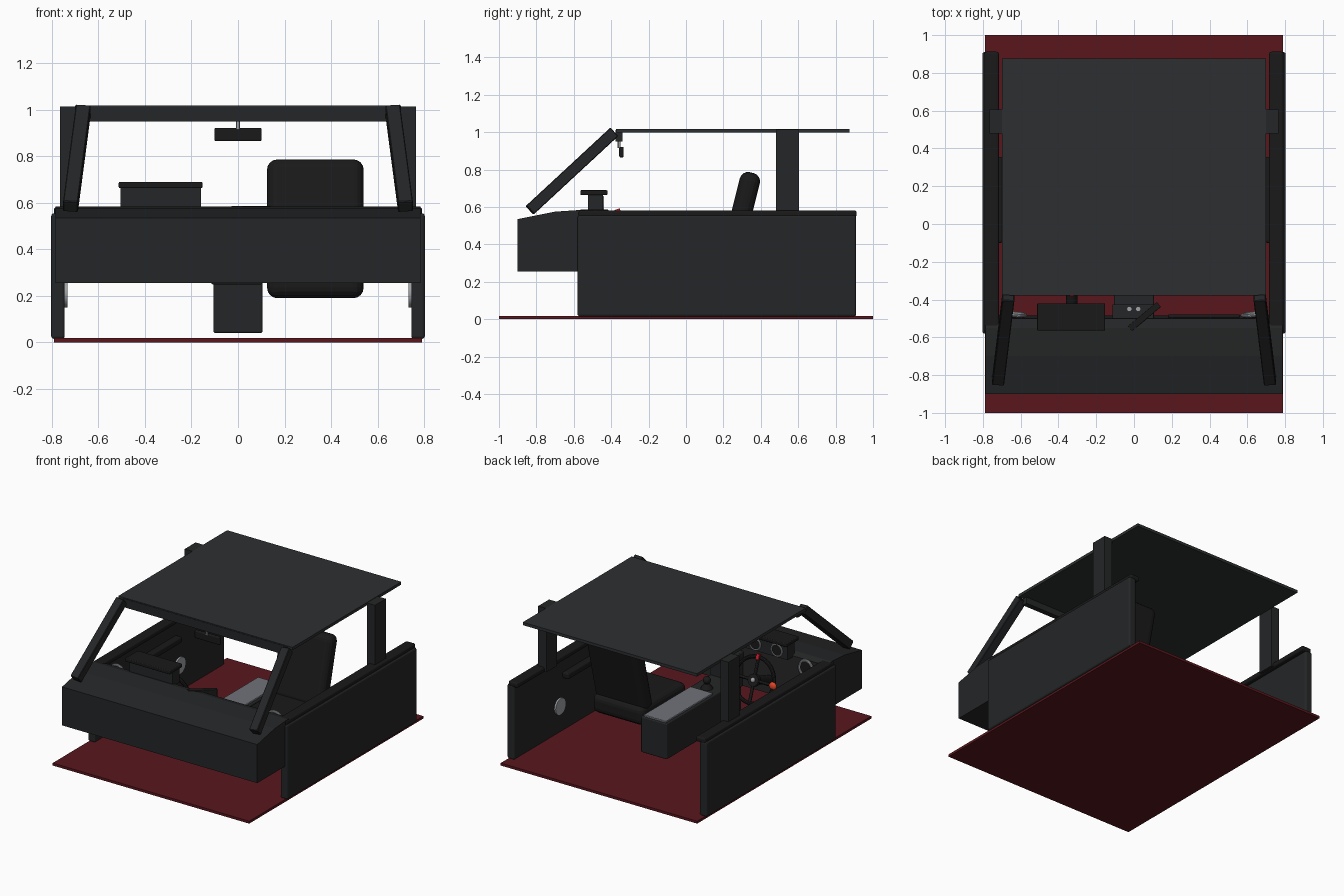
import bpy, bmesh, math
from mathutils import Vector, Matrix

if "Cube" in bpy.data.objects:
    bpy.data.objects.remove(bpy.data.objects["Cube"])

def mat(name, r, g, b):
    m = bpy.data.materials.new(name)
    m.diffuse_color = (r, g, b, 1)
    m.use_nodes = True
    m.node_tree.nodes["Principled BSDF"].inputs["Base Color"].default_value = m.diffuse_color
    return m

DARK = mat("dark_trim", .018, .019, .020)
BLACK = mat("black", .010, .010, .010)
ROOF = mat("headliner", .026, .028, .030)
CARPET = mat("carpet", .10, .008, .012)
RED = mat("red", .62, .012, .025)
ORANGE = mat("orange", .8, .06, .02)
GREY = mat("grey", .16, .17, .19)
METAL = mat("metal", .35, .36, .38)

def finish(o, name, m, bevel=0, seg=3):
    o.name = name
    o.data.materials.append(m)
    if bevel:
        b = o.modifiers.new("bevel", 'BEVEL')
        b.width, b.segments, b.limit_method = bevel, seg, 'ANGLE'
    return o

def smooth(o):
    bpy.context.view_layer.objects.active = o
    o.select_set(True)
    bpy.ops.object.shade_smooth_by_angle()
    o.select_set(False)
    return o

def box(name, lo, hi, m, bevel=0, rot=(0, 0, 0), seg=3):
    lo, hi = Vector(lo), Vector(hi)
    bpy.ops.mesh.primitive_cube_add(size=1, location=(lo + hi) / 2, rotation=rot)
    o = bpy.context.object
    o.data.transform(Matrix.Diagonal((*(hi - lo), 1)))
    return finish(o, name, m, bevel, seg)

def axis_rot(d):
    return Vector(d).to_track_quat('Z', 'Y').to_euler()

def rod(name, a, b, r, m, r2=None, n=24):
    a, b = Vector(a), Vector(b)
    bpy.ops.mesh.primitive_cone_add(vertices=n, radius1=r, radius2=r if r2 is None else r2,
                                    depth=(b - a).length, location=(a + b) / 2, rotation=axis_rot(b - a))
    return smooth(finish(bpy.context.object, name, m))

def ring(name, c, d, R, r, m):
    bpy.ops.mesh.primitive_torus_add(major_radius=R, minor_radius=r, major_segments=40,
                                     minor_segments=10, location=c, rotation=axis_rot(d))
    return smooth(finish(bpy.context.object, name, m))

def ball(name, c, r, m, sq=1):
    bpy.ops.mesh.primitive_uv_sphere_add(segments=20, ring_count=12, radius=r, location=c)
    bpy.context.object.scale = (1, sq, 1)
    return smooth(finish(bpy.context.object, name, m))

def prism(name, profile, x0, x1, m):
    # yz profile extruded along x
    bm = bmesh.new()
    f = bm.faces.new([bm.verts.new((x0, y, z)) for y, z in profile])
    ext = bmesh.ops.extrude_face_region(bm, geom=[f])["geom"]
    bmesh.ops.translate(bm, vec=(x1 - x0, 0, 0), verts=[v for v in ext if isinstance(v, bmesh.types.BMVert)])
    bmesh.ops.recalc_face_normals(bm, faces=bm.faces)
    me = bpy.data.meshes.new(name)
    bm.to_mesh(me)
    o = bpy.data.objects.new(name, me)
    bpy.context.collection.objects.link(o)
    return finish(o, name, m)

# floor, roof, windscreen header
box("floor", (-.79, -1, 0), (.79, 1, .018), CARPET)
box("roof", (-.70, -.375, .997), (.70, .875, 1.018), ROOF)
box("header", (-.66, -.378, .95), (.66, -.34, 1.012), DARK)

# dashboard
prism("dashboard", [(-.9, .255), (-.9, .535), (-.70, .575), (-.55, .585), (-.50, .572), (-.485, .255)], -.785, .785, DARK)
box("glovebox", (.18, -.50, .33), (.56, -.478, .47), BLACK, .008)

# side parts, mirrored
for s in (-1, 1):
    def side(name, x0, x1, y0, y1, z0, z1, m, bevel=0):
        return box(name, (min(s*x0, s*x1), y0, z0), (max(s*x0, s*x1), y1, z1), m, bevel)
    side("door", .745, .803, -.58, .91, .015, .555, DARK, .012)
    side("door_cap", .715, .792, -.575, .912, .545, .582, BLACK, .012)
    side("armrest", .695, .75, -.10, .355, .40, .445, BLACK, .012)
    side("rear_pillar", .70, .765, .48, .605, .55, 1.015, DARK)
    rod("door_speaker", (s*.75, .39, .21), (s*.733, .39, .21), .06, METAL)
    # slanted front pillar
    a, b = Vector((s*.72, -.835, .583)), Vector((s*.665, -.385, 1.0))
    d = (b - a).normalized()
    xa = (Vector((1, 0, 0)) - d * d.x).normalized()
    R = Matrix((xa, d.cross(xa), d)).transposed().to_4x4()
    p = box("front_pillar", (-.032, -.031, -.5*(b-a).length), (.032, .031, .5*(b-a).length), DARK, .004, seg=1)
    p.matrix_world = Matrix.Translation((a + b) / 2) @ R
    # round air vent
    v = Vector((s*.63, -.478, .52))
    ring("vent_ring", v, (-s*.1, 1, .1), .055, .010, METAL)
    rod("vent_disc", v - Vector((0, .02, 0)), v, .05, BLACK)

# instrument binnacle
box("binnacle", (-.505, -.525, .56), (-.16, -.445, .67), DARK)
box("binnacle_hood", (-.513, -.565, .663), (-.153, -.42, .690), BLACK, .006)
for x in (-.42, -.245):
    ring("gauge_ring", (x, -.443, .61), (0, 1, 0), .042, .006, METAL)
    rod("gauge_face", (x, -.447, .61), (x, -.440, .61), .04, BLACK)

# steering wheel
C = Vector((-.33, -.31, .42))
n = Vector((0, .94, .34)).normalized()
up = Vector((0, -.34, .94)).normalized()
ring("steering_rim", C, n, .157, .014, BLACK)
rod("steering_column", C - n*.20, C - n*.01, .03, BLACK)
rod("wheel_hub", C - n*.02, C + n*.012, .042, BLACK)
ball("horn_button", C + n*.014, .017, METAL)
for k in range(4):
    t = math.pi/4 * (2*k)
    rod("wheel_spoke", C, C + (up*math.sin(t) + Vector((1, 0, 0))*math.cos(t))*.15, .011, BLACK, n=12)
o = box("wheel_marker", (-.012, -.017, -.02), (.012, .017, .02), RED, .004)
o.location = C + up*.158
o.rotation_euler = (math.radians(20), 0, 0)
ball("wheel_switch", (-.485, -.305, .42), .028, ORANGE, .6)

# centre stack
box("centre_stack", (-.115, -.53, .25), (.105, -.425, .50), DARK, .006)
for x in (-.025, .022):
    rod("stack_knob", (x, -.45, .495), (x, -.45, .515), .014, METAL)
box("centre_screen", (-.045, -.507, .50), (.155, -.473, .586), BLACK, .004, (0, 0, math.radians(40)))

# centre console and shifter
box("console", (-.105, -.49, .04), (.105, .37, .30), DARK, .008)
box("console_pad", (-.09, -.18, .295), (.09, .36, .312), GREY, .004)
rod("shifter_boot", (0, -.24, .295), (0, -.24, .335), .045, BLACK, .018)
ball("shifter_knob", (0, -.24, .358), .027, BLACK)

# seat
box("seat_cushion", (.125, -.20, .19), (.54, .32, .33), BLACK, .045, seg=4)
T = Matrix.Translation((.3325, .29, .535)) @ Matrix.Rotation(math.radians(-14), 4, 'X')
o = box("seat_back", (-.208, -.055, -.25), (.208, .055, .262), BLACK, .045, seg=4)
o.matrix_world = T
o = box("seat_stripe", (-.028, -.062, -.22), (.028, -.05, .238), RED)
o.matrix_world = T

# rear-view mirror
box("mirror", (-.102, -.357, .865), (.102, -.333, .922), BLACK, .008)
rod("mirror_stem", (0, -.358, .915), (0, -.358, .96), .008, METAL, n=12)
